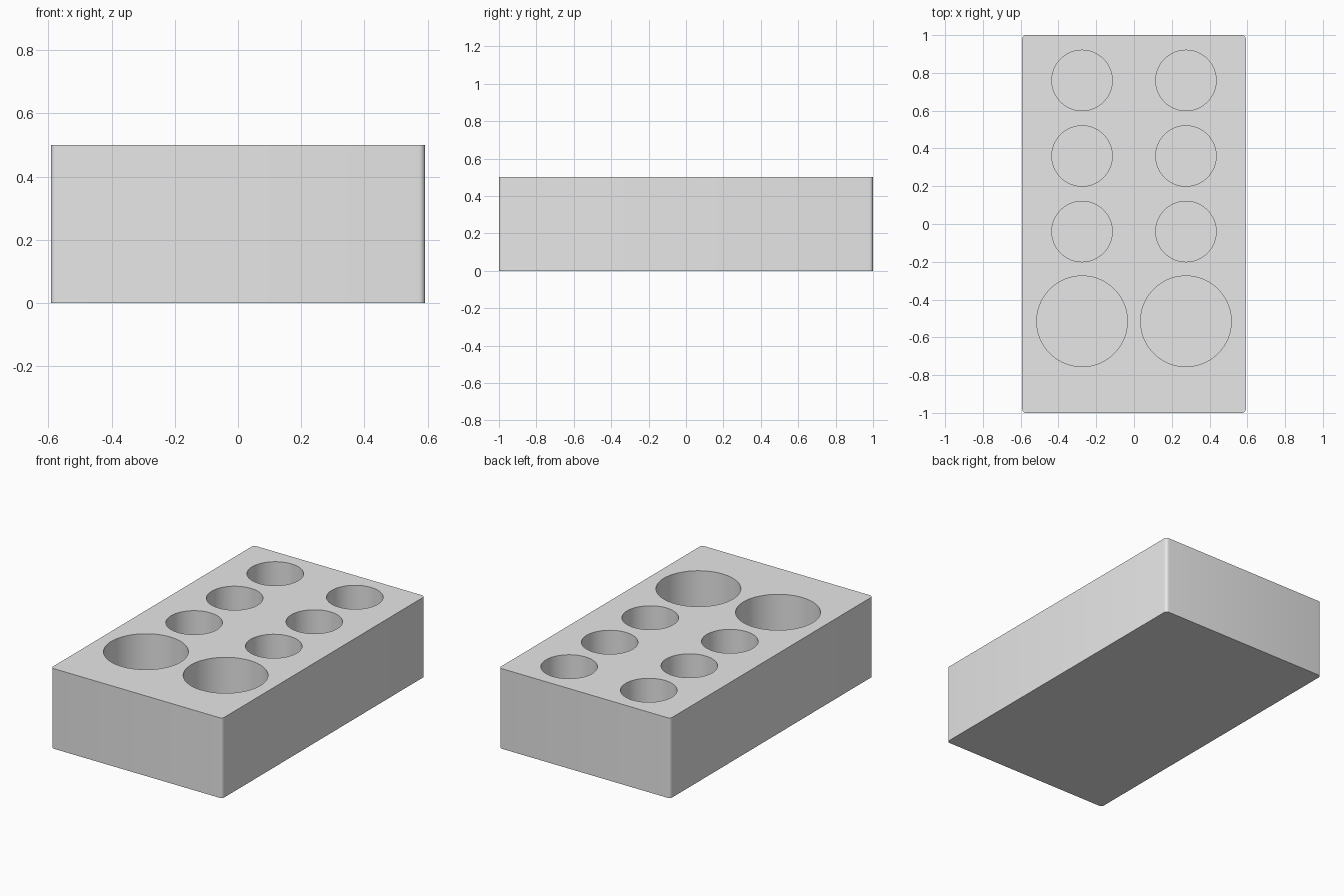
import bpy, bmesh
from mathutils import Matrix

default = bpy.data.objects.get("Cube")
if default:
    bpy.data.objects.remove(default, do_unlink=True)

WIDTH, LENGTH, HEIGHT = 1.184, 2.0, 0.5
FLOOR = 0.08          # thickness left under the wells
CORNER = 0.02         # rounding of the upright edges

grey = bpy.data.materials.new("plain_grey")
grey.use_nodes = True
colour = (0.8, 0.8, 0.8, 1)
grey.diffuse_color = colour
grey.node_tree.nodes["Principled BSDF"].inputs["Base Color"].default_value = colour


def make_object(name, bm):
    mesh = bpy.data.meshes.new(name)
    bm.to_mesh(mesh)
    bm.free()
    mesh.materials.append(grey)
    obj = bpy.data.objects.new(name, mesh)
    bpy.context.collection.objects.link(obj)
    return obj


# Block with rounded upright edges
bm = bmesh.new()
bmesh.ops.create_cube(bm, size=1)
bmesh.ops.scale(bm, vec=(WIDTH, LENGTH, HEIGHT), verts=bm.verts)
bmesh.ops.translate(bm, vec=(0, 0, HEIGHT / 2), verts=bm.verts)
upright = [e for e in bm.edges if abs(e.verts[0].co.z - e.verts[1].co.z) > 0.1]
bmesh.ops.bevel(bm, geom=upright, offset=CORNER, segments=5, profile=0.5, affect='EDGES')
block = make_object("holder_block", bm)

# Round wells: two columns, three small rows and one large row
rows = [(0.76, 0.16), (0.36, 0.16), (-0.04, 0.16), (-0.515, 0.24)]
bm = bmesh.new()
for y, radius in rows:
    for side in (-1, 1):
        bmesh.ops.create_cone(
            bm, cap_ends=True, segments=96, radius1=radius, radius2=radius, depth=HEIGHT,
            matrix=Matrix.Translation((side * 0.275, y, FLOOR + HEIGHT / 2)))
cutter = make_object("well_cutter", bm)
cutter.hide_render = True

# Cut the wells and keep only the finished block
cut = block.modifiers.new("wells", 'BOOLEAN')
cut.operation = 'DIFFERENCE'
cut.solver = 'EXACT'
cut.object = cutter
bpy.ops.object.select_all(action='DESELECT')
bpy.context.view_layer.objects.active = block
block.select_set(True)
bpy.ops.object.modifier_apply(modifier=cut.name)
bpy.data.objects.remove(cutter, do_unlink=True)
bpy.ops.object.shade_smooth_by_angle()
